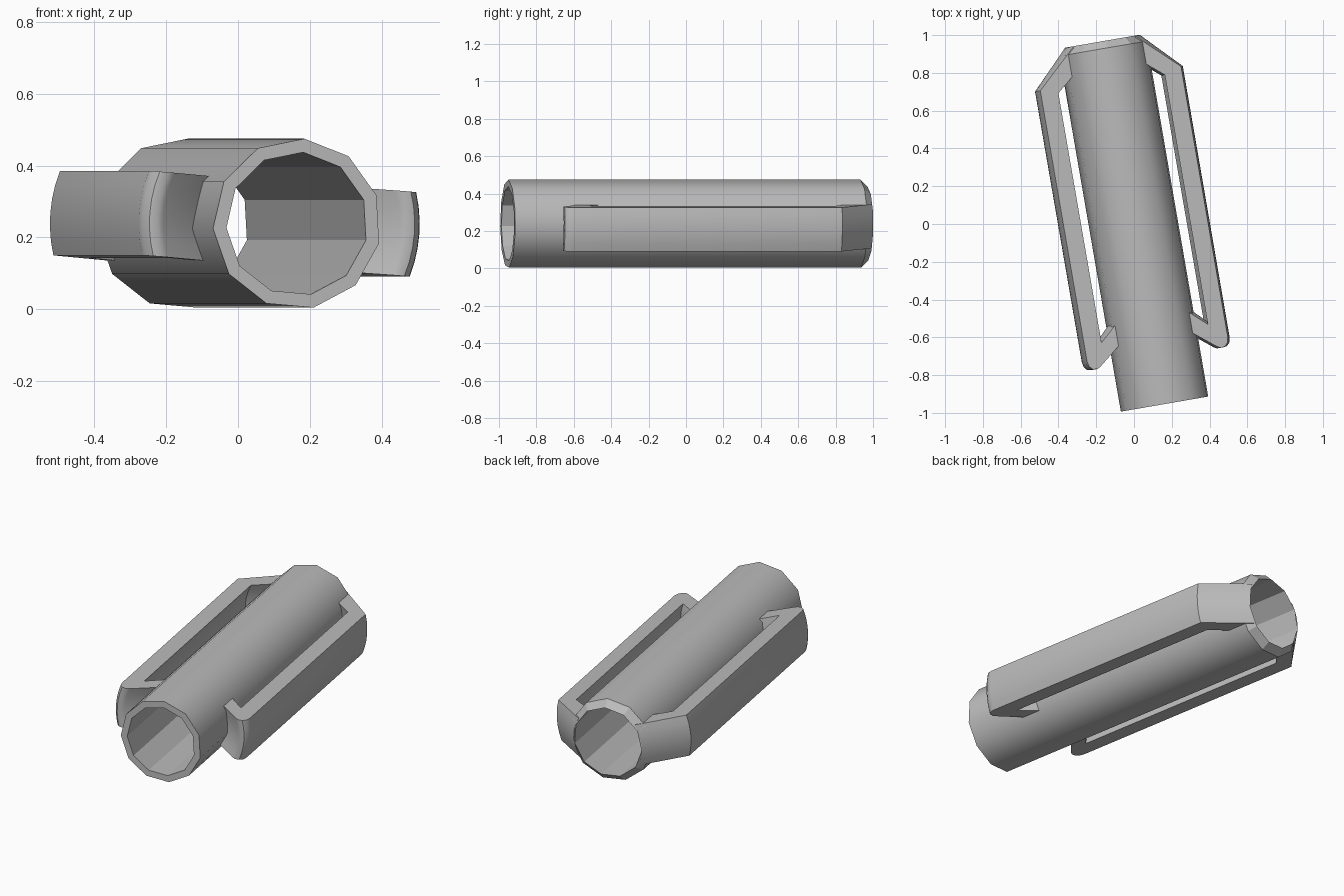
import bpy, bmesh, math
from mathutils import Matrix

cube = bpy.data.objects.get("Cube")
if cube:
    bpy.data.objects.remove(cube, do_unlink=True)

grey = bpy.data.materials.new("plain grey")
grey.use_nodes = True
grey.diffuse_color = (0.5, 0.5, 0.5, 1)
grey.node_tree.nodes["Principled BSDF"].inputs["Base Color"].default_value = (0.5, 0.5, 0.5, 1)

AXIS_Z = 0.238
YAW = Matrix.Translation((0, 0, AXIS_Z)) @ Matrix.Rotation(math.radians(9.8), 4, "Z")


def add_object(name, bm, local):
    bmesh.ops.recalc_face_normals(bm, faces=bm.faces)
    bm.transform(YAW @ local)
    mesh = bpy.data.meshes.new(name)
    bm.to_mesh(mesh)
    bm.free()
    mesh.materials.append(grey)
    obj = bpy.data.objects.new(name, mesh)
    bpy.context.collection.objects.link(obj)
    return obj


def bridge(bm, a, b):
    n = len(a)
    return [bm.faces.new((a[i], a[(i + 1) % n], b[(i + 1) % n], b[i])) for i in range(n)]


# Hollow tube: eleven sides, flat front rim, chamfered back rim
def make_tube(sides=11):
    bm = bmesh.new()
    profile = [(0.2, -0.967), (0.238, -0.967), (0.238, 0.943), (0.2, 0.982)]
    rings = []
    for r, y in profile:
        angles = [math.radians(85) + math.tau * i / sides for i in range(sides)]
        rings.append([bm.verts.new((r * math.cos(a), y, r * math.sin(a))) for a in angles])
    for k in range(len(rings)):
        for face in bridge(bm, rings[k], rings[(k + 1) % len(rings)]):
            face.smooth = k == 1
    return add_object("tube", bm, Matrix.Identity(4))


# Side clip: a (radius, length) outline swept round the tube axis between two flat cuts
CLIP = [(0.203, 0.98), (0.397, 0.78), (0.397, -0.675), (0.391, -0.703),
        (0.375, -0.721), (0.352, -0.724), (0.335, -0.714), (0.225, -0.616),
        (0.225, -0.505), (0.31, -0.59), (0.31, 0.75), (0.22, 0.835)]


def make_clip(name, side, half_height=0.118, steps=6):
    bm = bmesh.new()
    loops = []
    for k in range(steps + 1):
        z = half_height * (2 * k / steps - 1)
        loops.append([bm.verts.new((side * math.sqrt(r * r - z * z), y, z)) for r, y in CLIP])
    for a, b in zip(loops, loops[1:]):
        bridge(bm, a, b)
    bm.faces.new(loops[0])
    bm.faces.new(loops[-1])
    obj = add_object(name, bm, Matrix.Rotation(math.radians(4.5), 4, "Y"))
    bpy.ops.object.select_all(action="DESELECT")
    obj.select_set(True)
    bpy.context.view_layer.objects.active = obj
    bpy.ops.object.shade_smooth_by_angle(angle=math.radians(38))
    return obj


make_tube()
make_clip("left_clip", 1)
make_clip("right_clip", -1)
